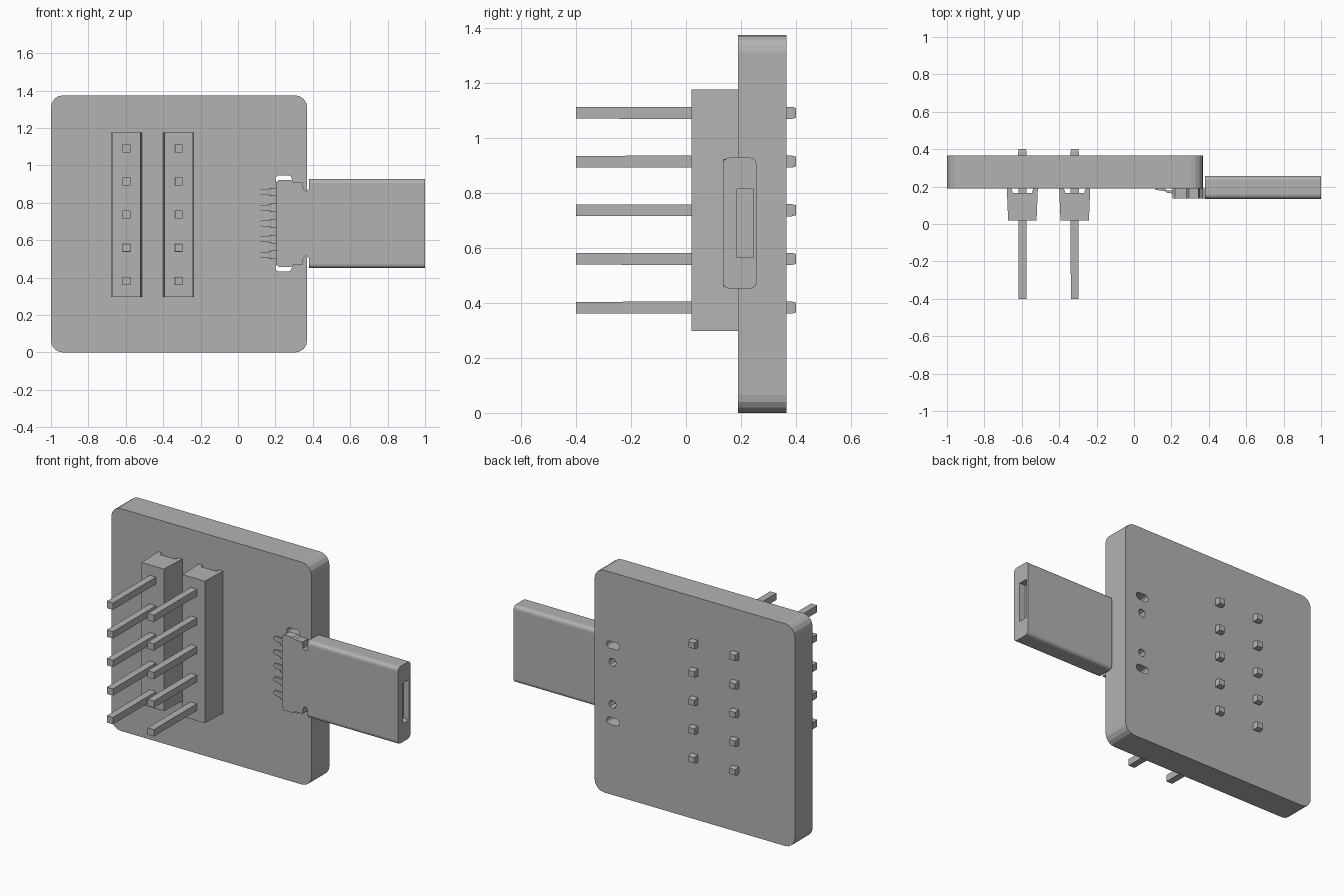
import bpy, bmesh, math
from mathutils import Vector

if "Cube" in bpy.data.objects:
    bpy.data.objects.remove(bpy.data.objects["Cube"], do_unlink=True)

grey = bpy.data.materials.new("plain_grey")
grey.use_nodes = True
COLOUR = (0.45, 0.45, 0.45, 1)
grey.diffuse_color = COLOUR
grey.node_tree.nodes["Principled BSDF"].inputs["Base Color"].default_value = COLOUR


def place(axis, p, t):
    """Lift a profile point to 3D: x takes (y, z), y takes (x, z), z takes (x, y)."""
    u, v = p
    return Vector({"x": (t, u, v), "y": (u, t, v), "z": (u, v, t)}[axis])


def loft(name, axis, sections):
    """Closed solid through a list of (position, profile) sections."""
    bm = bmesh.new()
    rings = [[bm.verts.new(place(axis, p, t)) for p in pts] for t, pts in sections]
    for a, b in zip(rings, rings[1:]):
        n = len(a)
        for i in range(n):
            j = (i + 1) % n
            bm.faces.new((a[i], a[j], b[j], b[i]))
    bm.faces.new(rings[0])
    bm.faces.new(rings[-1])
    bmesh.ops.recalc_face_normals(bm, faces=bm.faces)
    me = bpy.data.meshes.new(name)
    bm.to_mesh(me)
    bm.free()
    me.materials.append(grey)
    ob = bpy.data.objects.new(name, me)
    bpy.context.collection.objects.link(ob)
    return ob


def prism(name, axis, a, b, pts):
    return loft(name, axis, [(a, pts), (b, pts)])


def rounded(u0, u1, v0, v1, r, steps=4):
    pts = []
    corners = [(u1 - r, v1 - r), (u0 + r, v1 - r), (u0 + r, v0 + r), (u1 - r, v0 + r)]
    for k, (u, v) in enumerate(corners):
        for s in range(steps + 1):
            a = math.pi / 2 * (k + s / steps)
            pts.append((u + r * math.cos(a), v + r * math.sin(a)))
    return pts


def box_profile(u, v, hu, hv):
    return [(u - hu, v - hv), (u + hu, v - hv), (u + hu, v + hv), (u - hu, v + hv)]


def cut(target, cutter):
    cutter.hide_render = True
    cutter.hide_viewport = True
    mod = target.modifiers.new("cut", "BOOLEAN")
    mod.operation = "DIFFERENCE"
    mod.solver = "EXACT"
    mod.object = cutter
    # bake the cut, then drop the helper
    bpy.context.view_layer.update()
    dg = bpy.context.evaluated_depsgraph_get()
    baked = bpy.data.meshes.new_from_object(target.evaluated_get(dg))
    target.modifiers.clear()
    target.data = baked
    bpy.data.objects.remove(cutter, do_unlink=True)


# Circuit board with rounded corners
FRONT, BACK = 0.19, 0.365
board = prism("circuit_board", "y", FRONT, BACK, rounded(-1, 0.37, 0, 1.375, 0.065))

# Mounting slots and peg holes through the board
MID = 0.69
for s in (-1, 1):
    z = MID + s * 0.235
    cut(board, prism("slot_cutter", "y", 0.1, 0.5, rounded(0.2, 0.288, z - 0.022, z + 0.022, 0.021)))
    z = MID + s * 0.13
    cut(board, prism("peg_cutter", "y", 0.1, 0.5, rounded(0.222, 0.272, z - 0.025, z + 0.025, 0.024, 2)))

# Two pin headers: channelled housing, five square pins each
PIN_Z = [0.383 + 0.177 * i for i in range(5)]
for n, x in enumerate((-0.597, -0.317), 1):
    half = [(0.076, 0.02), (0.083, FRONT), (0.058, FRONT), (0.05, 0.165)]
    profile = [(x + u, y) for u, y in half] + [(x - u, y) for u, y in reversed(half)]
    prism(f"header_housing_{n}", "z", 0.298, 1.177, profile)
    for i, z in enumerate(PIN_Z, 1):
        loft(f"header_pin_{n}_{i}", "y", [
            (-0.4, box_profile(x, z, 0.021, 0.021)),
            (0.385, box_profile(x, z, 0.022, 0.022)),
            (0.4, box_profile(x, z, 0.02, 0.018))])

# Connector shell with a shallow slot in its outer end
shell = prism("connector_shell", "x", 0.38, 1.0, rounded(0.135, 0.257, 0.452, 0.928, 0.022, 3))
cut(shell, prism("mouth_cutter", "x", 0.96, 1.1, box_profile(0.215, MID, 0.03, 0.125)))

# Connector tail lying on the board, with relief notches beside the shell
half = [(0.205, 0.222), (0.22, 0.233), (0.28, 0.233), (0.295, 0.222), (0.345, 0.222),
        (0.35, 0.185), (0.365, 0.172), (0.38, 0.185), (0.385, 0.232)]
outline = [(x, MID + h) for x, h in half] + [(x, MID - h) for x, h in reversed(half)]
prism("connector_tail", "y", 0.137, FRONT, outline)

# Five bent contact leads: wide shoulder, then a narrow foot on the board
for i in range(5):
    z = MID + (i - 2) * 0.084
    loft(f"contact_lead_{i + 1}", "x", [
        (0.115, box_profile(0.187, z, 0.004, 0.008)),
        (0.128, box_profile(0.186, z, 0.005, 0.015)),
        (0.165, box_profile(0.182, z, 0.006, 0.016)),
        (0.178, box_profile(0.173, z, 0.007, 0.022)),
        (0.215, box_profile(0.17, z, 0.007, 0.022))])
